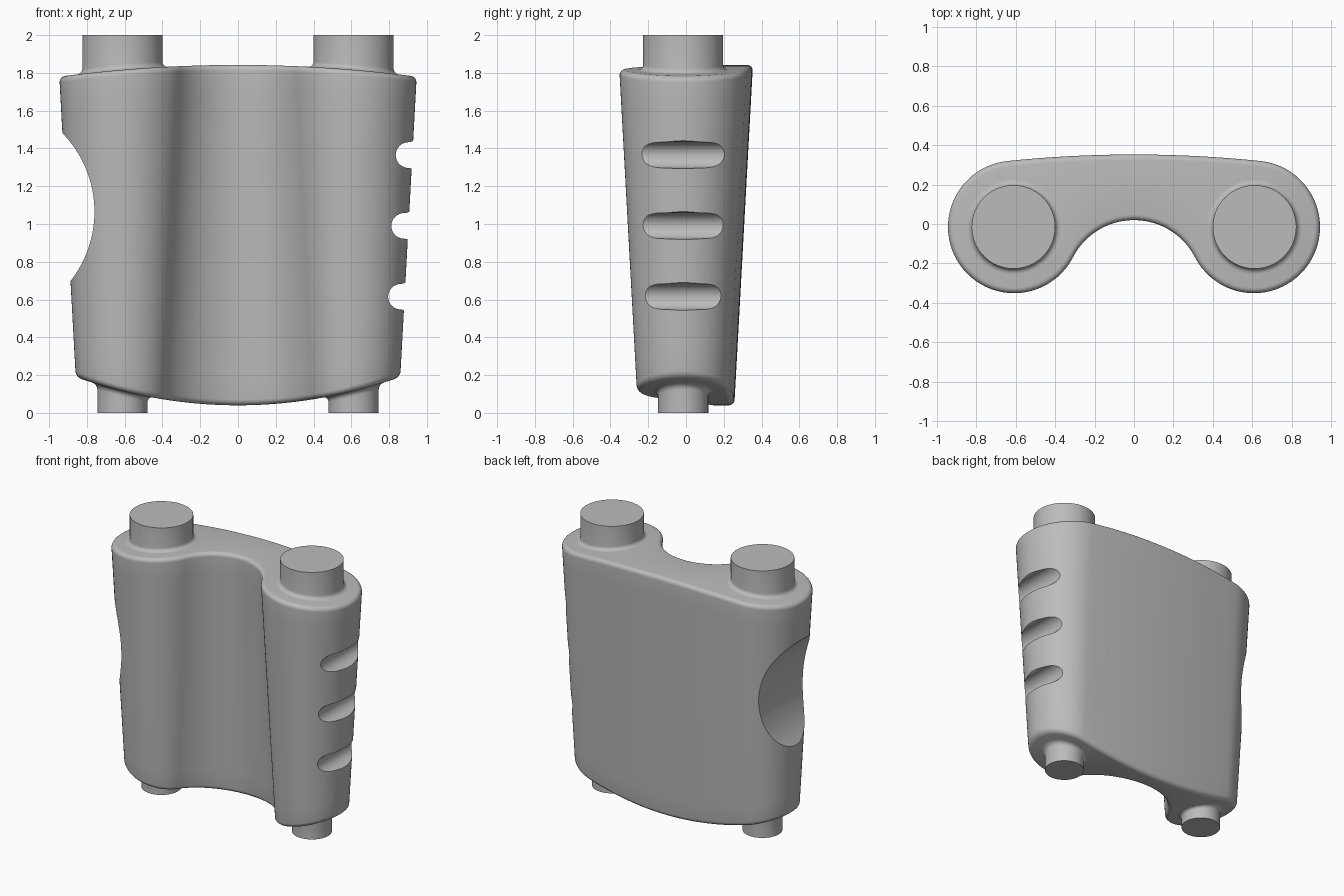
import bpy, bmesh, math
from mathutils import Vector

if "Cube" in bpy.data.objects:
    bpy.data.objects.remove(bpy.data.objects["Cube"])

CX, CY = 0.61, -0.015          # lobe centre
FC, BC = -0.328, -6.2          # centres of the front hollow and the back bow
FS = math.hypot(CX, CY - FC)
BS = math.hypot(CX, CY - BC)

mat = bpy.data.materials.new("plain grey")
mat.diffuse_color = (0.5, 0.5, 0.5, 1)
mat.use_nodes = True
mat.node_tree.nodes["Principled BSDF"].inputs["Base Color"].default_value = mat.diffuse_color


def z_top(x):
    return 1.842 - 0.06 * (x / 0.93) ** 2


def z_bot(x):
    return 0.04 + 0.15 * (x / 0.86) ** 2


def radius(z):
    return 0.336 + 0.0547 * (z - 1.78)


def make(name, bm):
    bmesh.ops.recalc_face_normals(bm, faces=bm.faces)
    me = bpy.data.meshes.new(name)
    bm.to_mesh(me)
    bm.free()
    me.materials.append(mat)
    ob = bpy.data.objects.new(name, me)
    bpy.context.collection.objects.link(ob)
    return ob


def smooth(ob):
    bpy.ops.object.select_all(action='DESELECT')
    ob.select_set(True)
    bpy.context.view_layer.objects.active = ob
    bpy.ops.object.shade_smooth_by_angle(angle=math.radians(32))


# Outline as (skeleton point, outward normal) pairs, left half then mirrored
def half_outline():
    front, back = [], []
    c = Vector((-CX, CY))
    tilt = math.atan2(CX, CY - BC)
    tan_f = math.atan2(CX, CY - FC)
    n1, n2, n3 = 18, 12, 14

    def lobe(a, s):
        return c, Vector((-math.cos(a), s * math.sin(a)))

    for i in range(n1 + 1):
        front.append(lobe(math.pi / 2 * i / n1, -1))
        back.append(lobe((math.pi / 2 - tilt) * i / n1, 1))
    end = math.pi - tan_f + math.pi / 2 - math.pi / 2
    end = math.pi / 2 + (math.pi / 2 - math.atan2(CY - FC, CX))
    for i in range(1, n2 + 1):
        front.append(lobe(math.pi / 2 + (end - math.pi / 2) * i / n2, -1))
    for i in range(1, n3 + 1):
        a = tan_f * (1 - i / n3)
        m = Vector((-math.sin(a), math.cos(a)))
        front.append((Vector((0, FC)) + FS * m, -m))
    # the hollow starts where the lobe normal points at its centre
    d = (Vector((0, FC)) - c).normalized()
    e = math.atan2(-d.y, -d.x)
    for i in range(1, n2 + 1):
        front[n1 + i] = lobe(math.pi / 2 + (e - math.pi / 2) * i / n2, -1)
    for q, n in front[n1 + 1:]:
        x = q.x + 0.3 * n.x
        a = min(tilt, math.asin(max(0, -x) / (BS + 0.3)))
        m = Vector((-math.sin(a), math.cos(a)))
        back.append((Vector((0, BC)) + BS * m, m))
    return front, back


def mirrored(half):
    flip = [(Vector((-q.x, q.y)), Vector((-n.x, n.y))) for q, n in half[:-1]]
    return half + flip[::-1]


front, back = (mirrored(h) for h in half_outline())
M = len(front) - 1
outline = front + back[M - 1:0:-1]

# Levels from bottom to top: (inset, height fraction, height shift)
F = 0.03
arc = [math.pi / 2 * i / 6 for i in range(7)]
levels = [(F * (1 - math.sin(a)), 0, F * (1 - math.cos(a))) for a in arc]
levels += [(0, i / 14, F * (1 - 2 * i / 14)) for i in range(1, 14)]
levels += [(F * (1 - math.sin(a)), 1, -F * (1 - math.cos(a))) for a in arc[::-1]]

# Tapered body
bm = bmesh.new()
rings = []
for inset, t, dz in levels:
    ring = []
    for q, n in outline:
        x = q.x + 0.3 * n.x
        for _ in range(3):
            z = z_bot(x) * (1 - t) + z_top(x) * t + dz
            p = q + n * (radius(z) - inset)
            x = p.x
        ring.append(bm.verts.new((p.x, p.y, z)))
    rings.append(ring)
K = len(outline)
for lo, hi in zip(rings, rings[1:]):
    for i in range(K):
        j = (i + 1) % K
        bm.faces.new((lo[i], lo[j], hi[j], hi[i]))
for ring in (rings[0], rings[-1]):      # curved end caps as strips
    for i in range(M):
        quad = [ring[i], ring[i + 1], ring[(K - i - 1) % K], ring[(K - i) % K]]
        bm.faces.new(list(dict.fromkeys(quad)))
body = make("body", bm)


# Side cut-outs: front-view outlines extruded through the depth
def cutter(name, pts):
    bm = bmesh.new()
    ends = [[bm.verts.new((x, y, z)) for x, z in pts] for y in (-0.6, 0.6)]
    n = len(pts)
    for e in ends:
        bm.faces.new(e)
    for i in range(n):
        j = (i + 1) % n
        bm.faces.new((ends[0][i], ends[0][j], ends[1][j], ends[1][i]))
    ob = make(name, bm)
    ob.hide_render = True
    return ob


cutters = [cutter("thumb_cutter", [(-1.355 + 0.595 * math.cos(2 * math.pi * i / 128),
                                    1.065 + 0.595 * math.sin(2 * math.pi * i / 128))
                                   for i in range(128)])]
for x, z in ((0.835, 1.365), (0.812, 0.99), (0.795, 0.615)):
    r = 0.068
    s = CX + radius(z)
    pts = [(x + r - r * math.sin(math.pi * i / 24), z + r * math.cos(math.pi * i / 24))
           for i in range(25)]
    pts += [(s - 0.012, z - 0.069), (s, z - 0.074), (s + 0.006, z - 0.083), (s + 0.2, z - 0.083),
            (s + 0.2, z + 0.083), (s + 0.01, z + 0.083), (s + 0.002, z + 0.074), (s - 0.01, z + 0.069)]
    cutters.append(cutter("groove_cutter", pts))

bpy.context.view_layer.objects.active = body
for c in cutters:
    m = body.modifiers.new("cut", 'BOOLEAN')
    m.operation, m.solver, m.object = 'DIFFERENCE', 'EXACT', c
    bpy.ops.object.modifier_apply(modifier=m.name)
    bpy.data.objects.remove(c)
smooth(body)


# Round pegs with a fillet that follows the curved end of the body
def peg(name, cx, r, surface, up, end, f=0.028, n=64):
    bm = bmesh.new()
    spec = [(r + f, -0.02)] + [(r + f * (1 - math.sin(a)), f * (1 - math.cos(a))) for a in arc]
    rings = []
    for rad, dz in spec + [(r, None)]:
        ring = []
        for i in range(n):
            a = 2 * math.pi * i / n
            x, y = cx + rad * math.cos(a), CY + rad * math.sin(a)
            ring.append(bm.verts.new((x, y, end if dz is None else surface(x) + up * dz)))
        rings.append(ring)
    for lo, hi in zip(rings, rings[1:]):
        for i in range(n):
            j = (i + 1) % n
            bm.faces.new((lo[i], lo[j], hi[j], hi[i]))
    bm.faces.new(rings[0])
    bm.faces.new(rings[-1])
    smooth(make(name, bm))


for side, sx in (("left", -1), ("right", 1)):
    peg("top_peg_" + side, sx * 0.612, 0.212, z_top, 1, 2.0)
    peg("bottom_peg_" + side, sx * 0.612, 0.133, z_bot, -1, 0.0)
